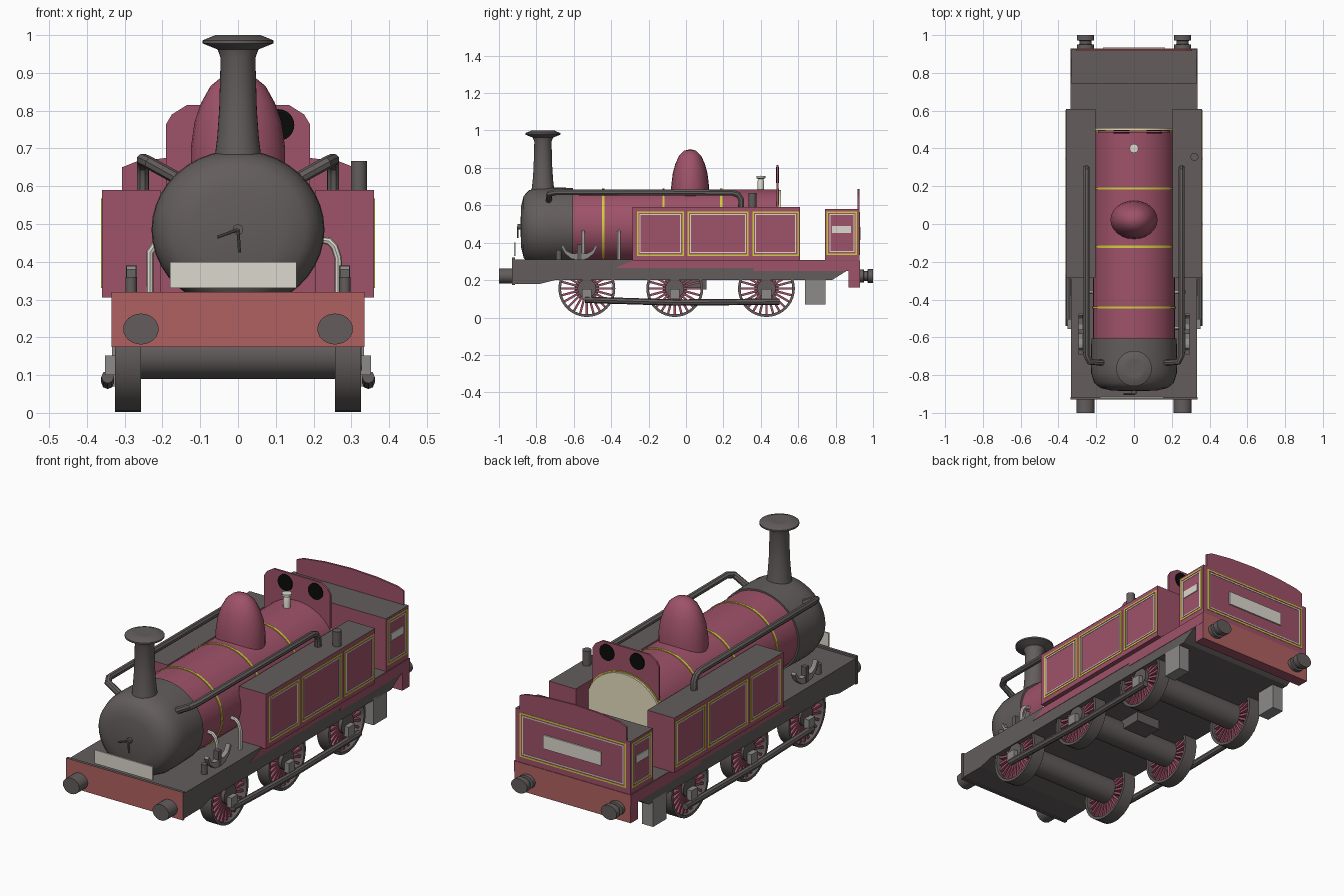
import bpy, bmesh
from math import pi, radians, sin, cos
from mathutils import Matrix, Vector

if "Cube" in bpy.data.objects:
    bpy.data.objects.remove(bpy.data.objects["Cube"])


def material(name, *rgb):
    m = bpy.data.materials.new(name)
    m.use_nodes = True
    m.diffuse_color = (*rgb, 1)
    m.node_tree.nodes["Principled BSDF"].inputs["Base Color"].default_value = (*rgb, 1)
    return m


GREY = material("dark grey", .125, .11, .108)
MAROON = material("maroon", .345, .085, .142)
RED = material("beam red", .43, .12, .115)
YELLOW = material("lining yellow", .66, .61, .05)
PALE = material("pale metal", .72, .69, .62)
CREAM = material("cream", .92, .86, .60)
STEEL = material("mid grey", .27, .26, .255)
BLACK = material("black", .003, .003, .003)

TURN = {"X": Matrix.Rotation(pi / 2, 4, "Y"),
        "Y": Matrix.Rotation(-pi / 2, 4, "X"),
        "Z": Matrix.Identity(4)}
smooth = []


def finish(name, bm, *mats):
    bmesh.ops.recalc_face_normals(bm, faces=bm.faces)
    me = bpy.data.meshes.new(name)
    bm.to_mesh(me)
    bm.free()
    ob = bpy.data.objects.new(name, me)
    for m in mats:
        me.materials.append(m)
    bpy.context.collection.objects.link(ob)
    return ob


def add_box(bm, x, y, z):
    """Add a box given its range on each axis."""
    size = Matrix.Diagonal((x[1] - x[0], y[1] - y[0], z[1] - z[0], 1))
    mid = Matrix.Translation((sum(x) / 2, sum(y) / 2, sum(z) / 2))
    bmesh.ops.create_cube(bm, size=1, matrix=mid @ size)


def box(name, x, y, z, *mats, facing=(0, 0, 1)):
    """A box; a second material goes on the side facing the given way."""
    bm = bmesh.new()
    add_box(bm, x, y, z)
    ob = finish(name, bm, *mats)
    if len(mats) > 1:
        for p in ob.data.polygons:
            p.material_index = int(p.normal.dot(Vector(facing)) > .5)
    return ob


def side(s, a, b):
    return tuple(sorted((s * a, s * b)))


def lathe(name, profile, mat, loc, axis="Z", scale=(1, 1, 1), seg=32):
    """Turn (radius, height) points around an axis."""
    bm = bmesh.new()
    vs = [bm.verts.new((r, 0, h)) for r, h in profile]
    es = [bm.edges.new(p) for p in zip(vs, vs[1:])]
    bmesh.ops.spin(bm, geom=vs + es, cent=(0, 0, 0), axis=(0, 0, 1),
                   angle=2 * pi, steps=seg)
    bmesh.ops.remove_doubles(bm, verts=bm.verts, dist=1e-5)
    bm.transform(Matrix.Translation(loc) @ Matrix.Diagonal((*scale, 1)) @ TURN[axis])
    smooth.append(finish(name, bm, mat))


def rod(name, r, a, b, mat, loc, axis="Z", scale=(1, 1, 1), seg=24):
    lathe(name, [(0, a), (r, a), (r, b), (0, b)], mat, loc, axis, scale, seg)


def prism(name, pts, lo, hi, mat, axis="X"):
    """Extrude a (y,z) outline along x, or an (x,z) outline along y."""
    put = (lambda p: (lo, *p)) if axis == "X" else (lambda p: (p[0], lo, p[1]))
    bm = bmesh.new()
    f = bm.faces.new([bm.verts.new(put(p)) for p in pts])
    new = bmesh.ops.extrude_face_region(bm, geom=[f])["geom"]
    move = Vector((hi - lo, 0, 0)) if axis == "X" else Vector((0, hi - lo, 0))
    bmesh.ops.translate(bm, vec=move, verts=[v for v in new if isinstance(v, bmesh.types.BMVert)])
    finish(name, bm, mat)


def tube(name, pts, r, mat):
    cu = bpy.data.curves.new(name, "CURVE")
    cu.dimensions, cu.bevel_depth, cu.bevel_resolution, cu.use_fill_caps = "3D", r, 2, True
    sp = cu.splines.new("POLY")
    sp.points.add(len(pts) - 1)
    for p, co in zip(sp.points, pts):
        p.co = (*co, 1)
    tmp = bpy.data.objects.new(name + "_path", cu)
    bpy.context.collection.objects.link(tmp)
    dg = bpy.context.evaluated_depsgraph_get()
    me = bpy.data.meshes.new_from_object(tmp.evaluated_get(dg))
    bpy.data.objects.remove(tmp)
    me.materials.clear()
    me.materials.append(mat)
    ob = bpy.data.objects.new(name, me)
    bpy.context.collection.objects.link(ob)
    smooth.append(ob)


def lining(name, u, z, at, axis):
    """Yellow outer and pale inner line frames on an upright face."""
    for tag, inset, w, mat in (("outer", 0, .008, YELLOW), ("inner", .014, .006, PALE)):
        a, b, c, d = u[0] + inset, u[1] - inset, z[0] + inset, z[1] - inset
        bm = bmesh.new()
        for uu, zz in (((a, b), (c, c + w)), ((a, b), (d - w, d)),
                       ((a, a + w), (c, d)), ((b - w, b), (c, d))):
            across = (at - .002, at + .002)
            add_box(bm, *((across, uu, zz) if axis == "X" else (uu, across, zz)))
        finish(f"{name}_{tag}_lining", bm, mat)


# Running plate, beams and buffers
prism("running_plate", [(-.92, .18), (-.92, .31), (.925, .307), (.925, .25), (.86, .25),
                        (.78, .2), (-.7, .2), (-.78, .18)], -.333, .333, GREY)
box("front_beam", (-.335, .335), (-.93, -.915), (.175, .32), GREY, RED, facing=(0, -1, 0))
box("rear_beam", (-.334, .334), (.87, .93), (.16, .306), MAROON, RED, facing=(0, 1, 0))
box("front_plate", (-.18, .155), (-.92, -.912), (.33, .40), PALE)
box("ash_pan", (-.07, .07), (-.03, .11), (.15, .21), GREY)
for s in (1, -1):
    rod("front_buffer", .047, -1, -.92, GREY, (s * .257, 0, .222), "Y", (1, 1, .87))
    lathe("rear_buffer", [(0, .92), (.044, .92), (.044, .95), (.032, .952), (.032, .97),
                          (.046, .972), (.046, 1), (0, 1)],
          GREY, (s * .257, 0, .222), "Y", (1, 1, .8))
    prism("valance", [(-.38, .265), (-.28, .306), (.93, .306), (.93, .25), (.36, .25),
                      (.36, .265)], s * .33, s * .335, MAROON)
    box("rear_step", side(s, .27, .333), (.635, .745), (.07, .21), STEEL)

# Boiler, smokebox and fittings
OVAL = (1.085, 1, 1)
AXIS = (0, 0, .485)
rod("boiler", .2, -.62, .495, MAROON, AXIS, "Y", OVAL, 40)
lathe("smokebox", [(0, -.885), (.11, -.882), (.165, -.868), (.195, -.84), (.209, -.79), (.211, -.74),
                   (.208, -.605), (0, -.605)], GREY, AXIS, "Y", (1.085, 1, 1), 40)
for y in (-.442, -.12, .188, .492):
    rod("boiler_band", .204, y - .006, y + .006, YELLOW, AXIS, "Y", OVAL, 40)
rod("backhead", .198, .49, .508, CREAM, AXIS, "Y", OVAL, 40)
lathe("chimney", [(.066, .64), (.06, .69), (.055, .73), (.05, .8), (.046, .94), (.054, .962),
                  (.094, .978), (.094, .986), (.06, 1), (.045, 1), (0, .996)],
      GREY, (0, -.765, 0))
lathe("dome", [(.125, .62), (.125, .7), (.115, .77), (.098, .82), (.073, .865), (.04, .892),
               (0, .9)], MAROON, (0, .022, 0), "Z", (1, .81, 1), 24)
lathe("whistle", [(.017, .67), (.017, .73), (.013, .74), (.024, .745), (.024, .757), (0, .758)],
      PALE, (0, .4, 0), seg=12)
rod("door_boss", .014, -.9, -.87, GREY, AXIS, "Y", seg=12)
for end in ((-.055, -.9, .465), (.004, -.9, .425)):
    tube("door_handle", [(0, -.9, .485), end], .004, GREY)

# Spectacle plate
prism("spectacle_plate", [(-.19, .45), (-.19, .765), (-.175, .79), (-.135, .815), (.135, .815),
                          (.175, .79), (.19, .765), (.19, .45)], .484, .494, MAROON, "Y")
for x in (-.067, .107):
    rod("spectacle", .042, .48, .498, BLACK, (x, 0, .762), "Y")

# Side tanks with lining, handrail pipes and small fittings
for s in (1, -1):
    box("side_tank", side(s, .205, .36), (-.285, .61), (.305, .59), MAROON, GREY)
    for u in ((-.262, -.012), (.008, .335), (.355, .603)):
        lining("tank", u, (.33, .568), s * .36, "X")
    tube("boiler_pipe", [(s * x, y, z) for x, y, z in
                         ((.15, -.735, .615), (.235, -.73, .662),
                          (.252, -.695, .67), (.252, .25, .667), (.252, .28, .655),
                          (.252, .295, .63), (.252, .295, .58))], .017, GREY)
    # Leaf spring over the leading wheel
    arc = [(-.57 + .1 * sin(radians(a)), .405 - .1 * cos(radians(a))) for a in range(-75, 76, 25)]
    inner = [(-.57 + (y + .57) * .9, z + .04 * (1 - abs(y + .57) / .13))
             for y, z in reversed(arc)]
    prism("leaf_spring", arc + inner, s * .27, s * .295, STEEL)
    box("spring_post", side(s, .268, .297), (-.582, -.558), (.3, .39), GREY)
    rod("oil_pot", .015, .3, .36, GREY, (s * .283, -.68, 0), seg=12)
for y in (-.55, -.36):
    tube("feed_pipe", [(x, y, z) for x, z in
                       ((.265, .3), (.265, .41), (.255, .44), (.24, .455), (.215, .458))],
         .01, PALE)
tube("right_feed_pipe", [(-.233, -.36, .3), (-.233, -.36, .425), (-.215, -.36, .45)], .01, PALE)
rod("tank_filler", .021, .58, .667, GREY, (.32, .355, 0))

# Bunker
box("bunker", (-.33, .33), (.742, .927), (.305, .58), MAROON, GREY)
prism("bunker_rear_plate", [(-.307, .55), (-.307, .65), (-.27, .665), (-.15, .68), (0, .686),
                            (.15, .68), (.27, .665), (.307, .65), (.307, .55)],
      .917, .927, MAROON, "Y")
lining("bunker_rear", (-.305, .305), (.335, .565), .927, "Y")
box("rear_plate", (-.165, .165), (.925, .934), (.415, .485), PALE)
for s in (1, -1):
    lining("bunker_side", (.752, .915), (.335, .568), s * .33, "X")
    box("bunker_plate", side(s, .327, .334), (.78, .882), (.452, .49), PALE)

# Wheels, axles and coupling rods
for y in (-.53, -.06, .43):
    rod("axle", .065, -.27, .27, GREY, (0, y, .155), "X")
    for s in (1, -1):
        c = (s * .291, y, .155)
        lathe("wheel_rim", [(.152, -.034), (.152, .034), (.138, .034), (.138, -.034),
                            (.152, -.034)], GREY, c, "X", seg=40)
        bm = bmesh.new()
        for i in range(24):
            bmesh.ops.create_cube(bm, size=1, matrix=Matrix.Translation(c)
                                  @ Matrix.Rotation(i * pi / 12, 4, "X")
                                  @ Matrix.Translation((0, 0, .09))
                                  @ Matrix.Diagonal((.036, .012, .1, 1)))
        finish("wheel_spokes", bm, MAROON)
        rod("wheel_hub", .05, -.03, .036, GREY, c, "X")
        box("crank", side(s, .325, .352), (y - .026, y + .026), (.1, .152), STEEL)
for s in (1, -1):
    tube("coupling_rod", [(s * .345, -.54, .095), (s * .345, -.06, .08), (s * .345, .5, .085)],
         .017, GREY)

# Smooth shading for the turned and tubular parts
bpy.ops.object.select_all(action="DESELECT")
for ob in smooth:
    ob.select_set(True)
bpy.context.view_layer.objects.active = smooth[0]
bpy.ops.object.shade_smooth_by_angle(angle=radians(35))
